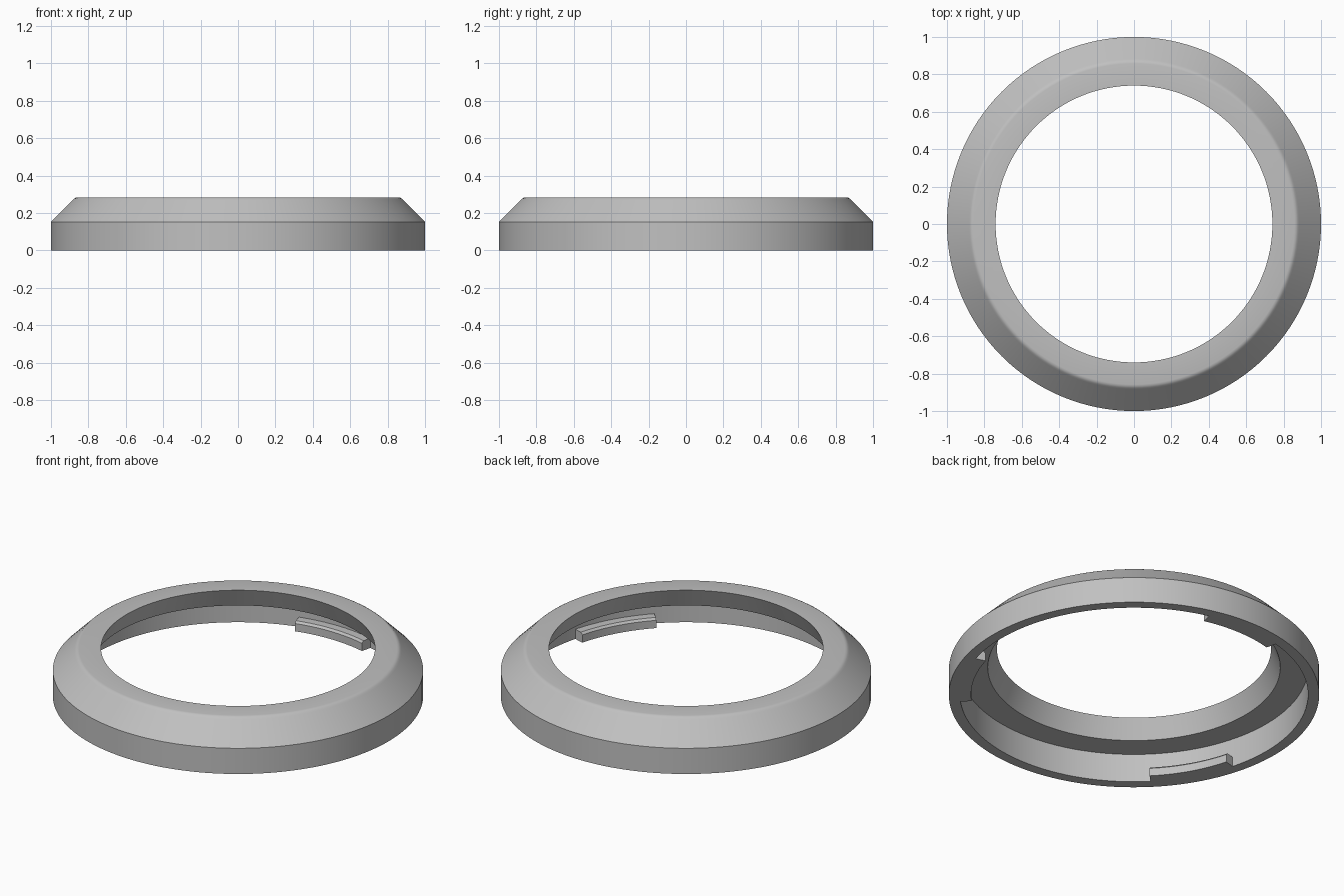
import bpy, bmesh
from math import radians, pi, cos, sin

cube = bpy.data.objects.get("Cube")
if cube:
    bpy.data.objects.remove(cube)

grey = bpy.data.materials.new("light_grey")
grey.use_nodes = True
grey.diffuse_color = (0.53, 0.53, 0.53, 1)
grey.node_tree.nodes["Principled BSDF"].inputs["Base Color"].default_value = grey.diffuse_color


def sweep(name, profile, start, angle, steps):
    """Turn a closed (radius, height) profile about z; cap it if the turn is partial."""
    full = angle >= 2 * pi - 1e-6
    bm = bmesh.new()
    rings = []
    for i in range(steps if full else steps + 1):
        a = start + angle * i / steps
        rings.append([bm.verts.new((r * cos(a), r * sin(a), z)) for r, z in profile])
    n = len(profile)
    for i in range(steps):
        p, q = rings[i], rings[(i + 1) % len(rings)]
        for j in range(n):
            k = (j + 1) % n
            bm.faces.new((p[j], p[k], q[k], q[j]))
    if not full:
        bm.faces.new(rings[0])
        bm.faces.new(rings[-1])
    bmesh.ops.recalc_face_normals(bm, faces=bm.faces[:])
    mesh = bpy.data.meshes.new(name)
    bm.to_mesh(mesh)
    bm.free()
    mesh.materials.append(grey)
    obj = bpy.data.objects.new(name, mesh)
    bpy.context.collection.objects.link(obj)
    bpy.ops.object.select_all(action="DESELECT")
    obj.select_set(True)
    bpy.context.view_layer.objects.active = obj
    bpy.ops.object.shade_smooth_by_angle(angle=radians(22))
    return obj


# Bezel ring: straight skirt, sloped shoulder with a softened top edge,
# flared opening and a hollow underside
ring_profile = [
    (0.94, 0), (1, 0), (1, 0.153), (0.883, 0.270), (0.876, 0.277),
    (0.868, 0.282), (0.858, 0.284), (0.74, 0.284), (0.79, 0.17), (0.94, 0.17),
]
sweep("bezel_ring", ring_profile, 0, 2 * pi, 128)

# Three locking tabs inside the skirt
tab_profile = [(0.945, 0), (0.88, 0), (0.88, 0.046), (0.892, 0.058), (0.945, 0.058)]
tab_width = radians(29)
for i, centre in enumerate((90, 210, 330)):
    sweep(f"locking_tab_{i + 1}", tab_profile, radians(centre) - tab_width / 2, tab_width, 10)
